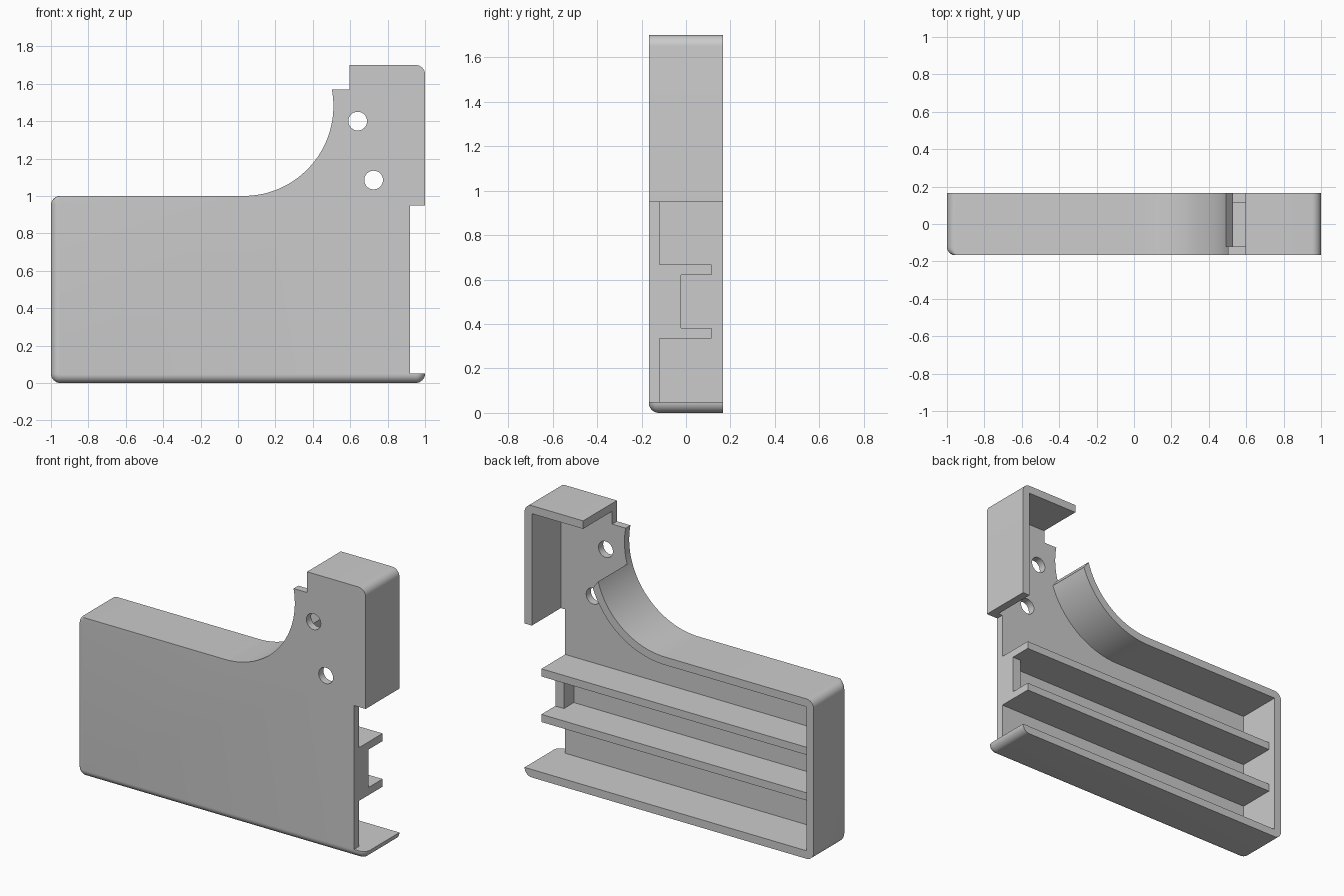
import bpy, bmesh
from math import sin, cos, radians

cube = bpy.data.objects.get("Cube")
if cube:
    bpy.data.objects.remove(cube, do_unlink=True)

FRONT, BACK, WALL, R = -0.167, 0.167, 0.05, 0.05
FLOOR = FRONT + 0.047          # inner face of the front plate
CURVE = (0.03, 1.48)           # centre of the scooped edge
SCOOP = 0.48

grey = bpy.data.materials.new("light_grey")
grey.use_nodes = True
color = (0.6, 0.6, 0.6, 1)
grey.diffuse_color = color
grey.node_tree.nodes["Principled BSDF"].inputs["Base Color"].default_value = color


def arc(cx, cz, rx, rz, a0, a1, n):
    angles = [radians(a0 + (a1 - a0) * i / n) for i in range(n + 1)]
    return [(cx + rx * cos(a), cz + rz * sin(a)) for a in angles]


def loft(name, rings):
    """Solid through matching rings given as (y, outline)."""
    bm = bmesh.new()
    loops = [[bm.verts.new((x, y, z)) for x, z in pts] for y, pts in rings]
    n = len(loops[0])
    for a, b in zip(loops, loops[1:]):
        for i in range(n):
            j = (i + 1) % n
            bm.faces.new((a[i], a[j], b[j], b[i]))
    bm.faces.new(loops[0])
    bm.faces.new(loops[-1])
    bmesh.ops.recalc_face_normals(bm, faces=bm.faces)
    mesh = bpy.data.meshes.new(name)
    bm.to_mesh(mesh)
    bm.free()
    mesh.materials.append(grey)
    obj = bpy.data.objects.new(name, mesh)
    bpy.context.collection.objects.link(obj)
    return obj


def box(name, x0, x1, y0, y1, z0, z1):
    pts = [(x0, z0), (x1, z0), (x1, z1), (x0, z1)]
    return loft(name, [(y0, pts), (y1, pts)])


def outline(d):
    """Outer silhouette, drawn in by d along the left and bottom edges."""
    r = R - d
    lo, hi = -1 + R, 1 - R
    return (arc(lo, R, r, r, 180, 270, 8)
            + arc(hi, R, r, r, 270, 360, 8)
            + [(0.92, 0.05), (0.92, 0.95), (1, 0.95)]
            + arc(hi, 1.65, R, R, 0, 90, 8)
            + [(0.595, 1.7), (0.595, 1.57)]
            + arc(*CURVE, SCOOP, SCOOP, 10.8, -90, 40)
            + arc(lo, 0.95, r, R, 90, 180, 8))


# Shell with a rounded front edge on its left and bottom sides
fillet = 0.045
rings = []
for k in range(9):
    a = radians(90 * k / 8)
    rings.append((FRONT + fillet * (1 - sin(a)), outline(fillet * (1 - cos(a)))))
rings = rings[::-1] + [(BACK, outline(0))]
shell = loft("housing_shell", rings)

# Hollow back, leaving thin walls that stop short of the open edges
outer = SCOOP + WALL
hollow = ([(-0.95, 0.05), (1.2, 0.05), (1.2, 0.95), (0.95, 0.95), (0.95, 1.65),
           (0.3, 1.65), (0.3, 1.348), (0.491, 1.348)]
          + arc(*CURVE, outer, outer, -20, -90, 30) + [(-0.95, 0.95)])
cutters = [loft("hollow_cutter", [(FLOOR, hollow), (0.4, hollow)])]

# Screw holes
for x, z in ((0.64, 1.4), (0.725, 1.085)):
    ring = arc(x, z, 0.05, 0.05, 0, 348.75, 31)
    cutters.append(loft("hole_cutter", [(-0.4, ring), (0.4, ring)]))

bpy.context.view_layer.objects.active = shell
for cutter in cutters:
    cutter.hide_render = True
    mod = shell.modifiers.new("cut", "BOOLEAN")
    mod.operation = "DIFFERENCE"
    mod.solver = "EXACT"
    mod.object = cutter
    bpy.ops.object.modifier_apply(modifier=mod.name)
    bpy.data.objects.remove(cutter, do_unlink=True)

for obj in bpy.context.selected_objects:
    obj.select_set(False)
shell.select_set(True)
bpy.ops.object.shade_smooth_by_angle(angle=radians(30))

# Long inner rails and the small block joining their open ends
box("lower_rail", -0.96, 0.92, FLOOR - 0.01, 0.115, 0.335, 0.383)
box("upper_rail", -0.96, 0.92, FLOOR - 0.01, 0.115, 0.62, 0.668)
box("rail_end_block", 0.86, 0.92, FLOOR - 0.01, -0.022, 0.375, 0.628)
